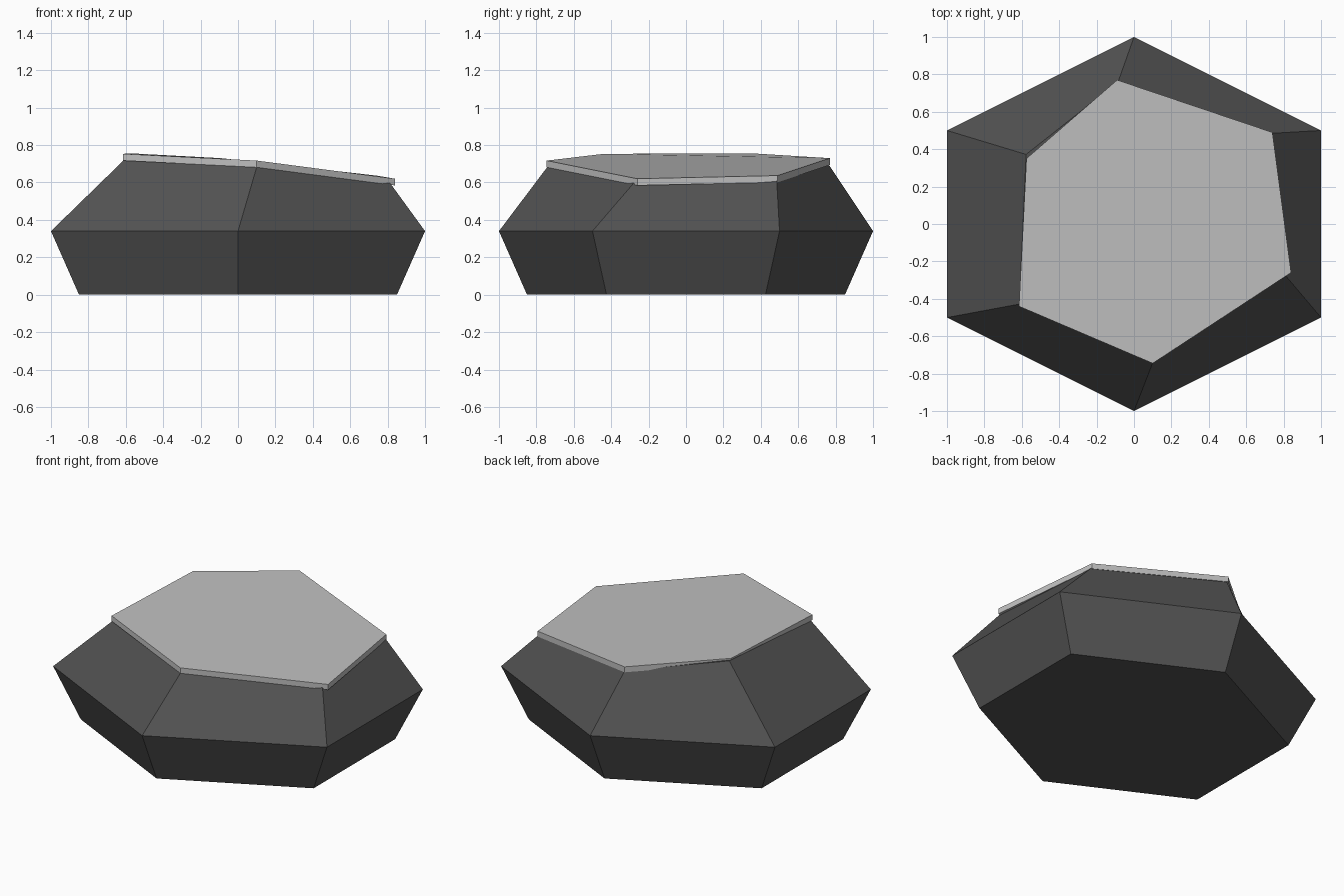
import bpy, bmesh

if "Cube" in bpy.data.objects:
    bpy.data.objects.remove(bpy.data.objects["Cube"])


def material(name, value):
    m = bpy.data.materials.new(name)
    m.diffuse_color = (value, value, value, 1)
    m.use_nodes = True
    m.node_tree.nodes["Principled BSDF"].inputs["Base Color"].default_value = m.diffuse_color
    return m


def loft(name, rings, mat):
    """Closed solid through rings of equal length, bottom to top."""
    bm = bmesh.new()
    loops = [[bm.verts.new(p) for p in ring] for ring in rings]
    n = len(rings[0])
    for a, b in zip(loops, loops[1:]):
        for i in range(n):
            j = (i + 1) % n
            bm.faces.new((a[i], a[j], b[j], b[i]))
    bm.faces.new(loops[0][::-1])
    bm.faces.new(loops[-1])
    bmesh.ops.recalc_face_normals(bm, faces=bm.faces)
    me = bpy.data.meshes.new(name)
    bm.to_mesh(me)
    bm.free()
    me.materials.append(mat)
    ob = bpy.data.objects.new(name, me)
    bpy.context.collection.objects.link(ob)
    return ob


dark = material("dark rock", 0.085)
pale = material("pale stone", 0.53)

# Rock: tapered foot, wide hexagonal waist, irregular sloping crown
hexagon = [(0, -1), (1, -0.5), (1, 0.5), (0, 1), (-1, 0.5), (-1, -0.5)]
foot = [(x * 0.85, y * 0.85, 0) for x, y in hexagon]
waist = [(x, y, 0.34) for x, y in hexagon]
crown = [(0.10, -0.742, 0.682), (0.805, -0.27, 0.608), (0.738, 0.485, 0.61),
         (-0.085, 0.76, 0.70), (-0.577, 0.372, 0.748), (-0.612, -0.428, 0.718)]
loft("rock_body", [foot, waist, crown], dark)

# Cap: thin tilted slab lying on the crown
cap_top = [(0.10, -0.745, 0.717), (0.84, -0.26, 0.62), (0.74, 0.49, 0.637),
           (-0.09, 0.77, 0.73), (-0.575, 0.35, 0.756), (-0.615, -0.44, 0.753)]
cap_bottom = [(x, y, z - 0.036) for x, y, z in cap_top]
loft("top_slab", [cap_bottom, cap_top], pale)
